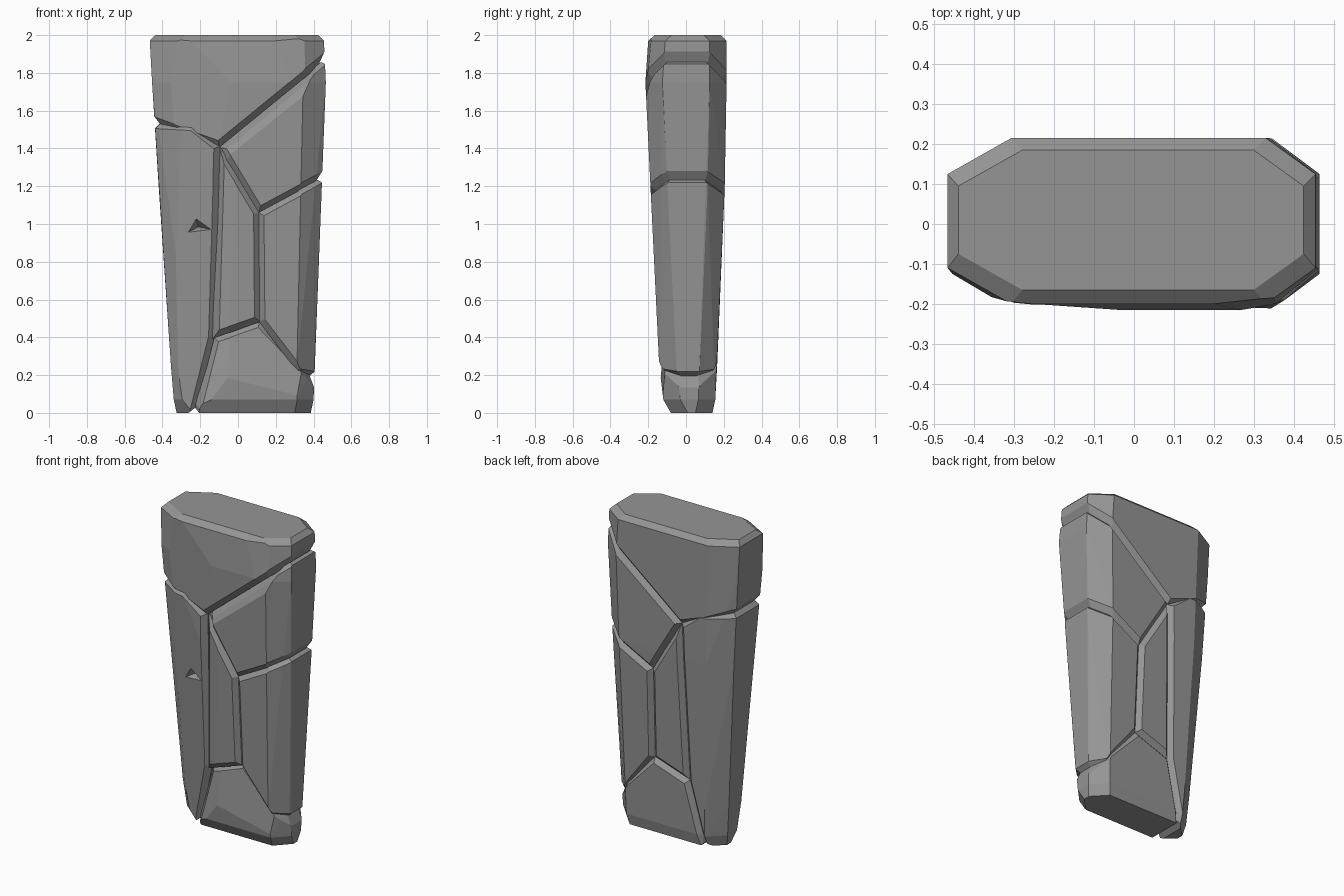
import bpy, bmesh
from mathutils import Vector

if "Cube" in bpy.data.objects:
    bpy.data.objects.remove(bpy.data.objects["Cube"])

# Overall pillar envelope: z, left, right, front, back of chamfered-box rings
LEVELS = [
    (0.00, -.325, .385, -.080, .140),
    (0.07, -.340, .400, -.120, .155),
    (0.25, -.355, .402, -.142, .165),
    (1.20, -.420, .440, -.185, .205),
    (1.75, -.455, .465, -.215, .215),
    (1.97, -.467, .455, -.200, .215),
    (2.00, -.440, .425, -.165, .185),
]

# Dark stone
rock = bpy.data.materials.new("dark_stone")
rock.diffuse_color = (.30, .30, .30, 1)
rock.use_nodes = True
rock.node_tree.nodes["Principled BSDF"].inputs["Base Color"].default_value = rock.diffuse_color


def envelope():
    bm = bmesh.new()
    for z, l, r, f, b in LEVELS:
        cl, cr, cy = .10 + .03 * z, .085 + .02 * z, .09
        for x, y in [(l + cl, f), (r - cr, f), (r, f + cy), (r, b - cy),
                     (r - cr, b), (l + cl, b), (l, b - cy), (l, f + cy)]:
            bm.verts.new((x, y, z))
    bmesh.ops.convex_hull(bm, input=bm.verts)
    loose = [v for v in bm.verts if not v.link_faces]
    bmesh.ops.delete(bm, geom=loose, context='VERTS')
    bmesh.ops.dissolve_limit(bm, angle_limit=.03, verts=bm.verts, edges=bm.edges)
    return bm


def slice_off(bm, point, normal):
    """Remove everything on the normal side of a plane and cap the cut."""
    bmesh.ops.bisect_plane(bm, geom=bm.verts[:] + bm.edges[:] + bm.faces[:], dist=1e-5,
                           plane_co=point, plane_no=normal, clear_outer=True)
    rim = [e for e in bm.edges if e.is_boundary]
    if rim:
        bmesh.ops.holes_fill(bm, edges=rim, sides=0)
    bmesh.ops.remove_doubles(bm, verts=bm.verts, dist=1e-4)


def add_object(name, bm):
    bmesh.ops.recalc_face_normals(bm, faces=bm.faces)
    me = bpy.data.meshes.new(name)
    bm.to_mesh(me)
    bm.free()
    me.materials.append(rock)
    ob = bpy.data.objects.new(name, me)
    bpy.context.collection.objects.link(ob)
    return ob


def stone(name, centre, seam, facets=(), depth=.023):
    """Cut one stone from the envelope along its seam polyline (x, z)."""
    bm = envelope()
    for p, n in facets:
        slice_off(bm, Vector(p), Vector(n).normalized())
    normals = []
    for (x0, z0), (x1, z1) in zip(seam, seam[1:]):
        n = Vector((z1 - z0, 0, x0 - x1)).normalized()
        p = Vector((x0, 0, z0))
        if (Vector((centre[0], 0, centre[1])) - p).dot(n) > 0:
            n = -n
        normals.append(n)
        slice_off(bm, p + n * .005, n)   # slight overlap closes the seams
    bmesh.ops.recalc_face_normals(bm, faces=bm.faces)
    bm.normal_update()

    # chamfer the rim between seam faces and outer faces
    def is_seam(f):
        return any(f.normal.dot(n) > .9995 for n in normals)
    planes = []
    for e in bm.edges:
        if len(e.link_faces) == 2 and e.calc_length() > .02:
            a, b = e.link_faces
            if is_seam(a) != is_seam(b):
                n = (a.normal + b.normal).normalized()
                planes.append((e.verts[0].co - n * depth, n))
    for p, n in planes:
        slice_off(bm, p, n)
    bmesh.ops.dissolve_limit(bm, angle_limit=.02, verts=bm.verts, edges=bm.edges)
    return add_object(name, bm)


# Shared seam junctions
J1, J2, J3, J4 = (-.10, 1.41), (.11, 1.06), (.115, .485), (-.13, .40)
LEFT, RIGHT_HI, RIGHT_MID = (-.50, 1.555), (.50, 1.90), (.50, 1.27)
FOOT = (-.235, -.02)

stone("top_stone", (0, 1.8), [LEFT, J1, RIGHT_HI],
      [((-.13, -.205, 1.72), (-.10, -1, -.03)), ((.32, -.205, 1.8), (.1, -1, .1))])
left = stone("left_stone", (-.28, .9), [(-.50, 1.535), (-.24, 1.52), J1, J4, FOOT],
             [((-.30, -.175, 1.25), (-.10, -1, -.09))])
stone("right_upper_stone", (.25, 1.4), [RIGHT_HI, J1, J2, RIGHT_MID],
      [((.08, -.203, 1.46), (-.40, -1, .45))])
stone("middle_stone", (0, .8), [J1, J2, J3, J4, J1],
      [((-.09, -.160, .8), (-.15, -1, -.04))])
stone("right_lower_stone", (.3, .8), [RIGHT_MID, J2, J3, (.33, .205), (.45, .185)])
stone("base_stone", (.1, .2), [(.45, .14), J3, J4, FOOT],
      [((-.08, -.125, .2), (-.3, -1, .1)), ((.1, -.125, .2), (.05, -1, .08))])

# Chip broken out of the left stone
bm = bmesh.new()
for co in [(-.33, -.20, .92), (-.23, -.20, 1.06), (-.07, -.22, .955),
           (-.20, -.20, .945), (-.21, -.115, .985)]:
    bm.verts.new(co)
bmesh.ops.convex_hull(bm, input=bm.verts)
chip = add_object("chip_cutter", bm)
chip.hide_render = True
chip.display_type = 'WIRE'
mod = left.modifiers.new("chip", 'BOOLEAN')
mod.operation = 'DIFFERENCE'
mod.object = chip
mod.solver = 'EXACT'
